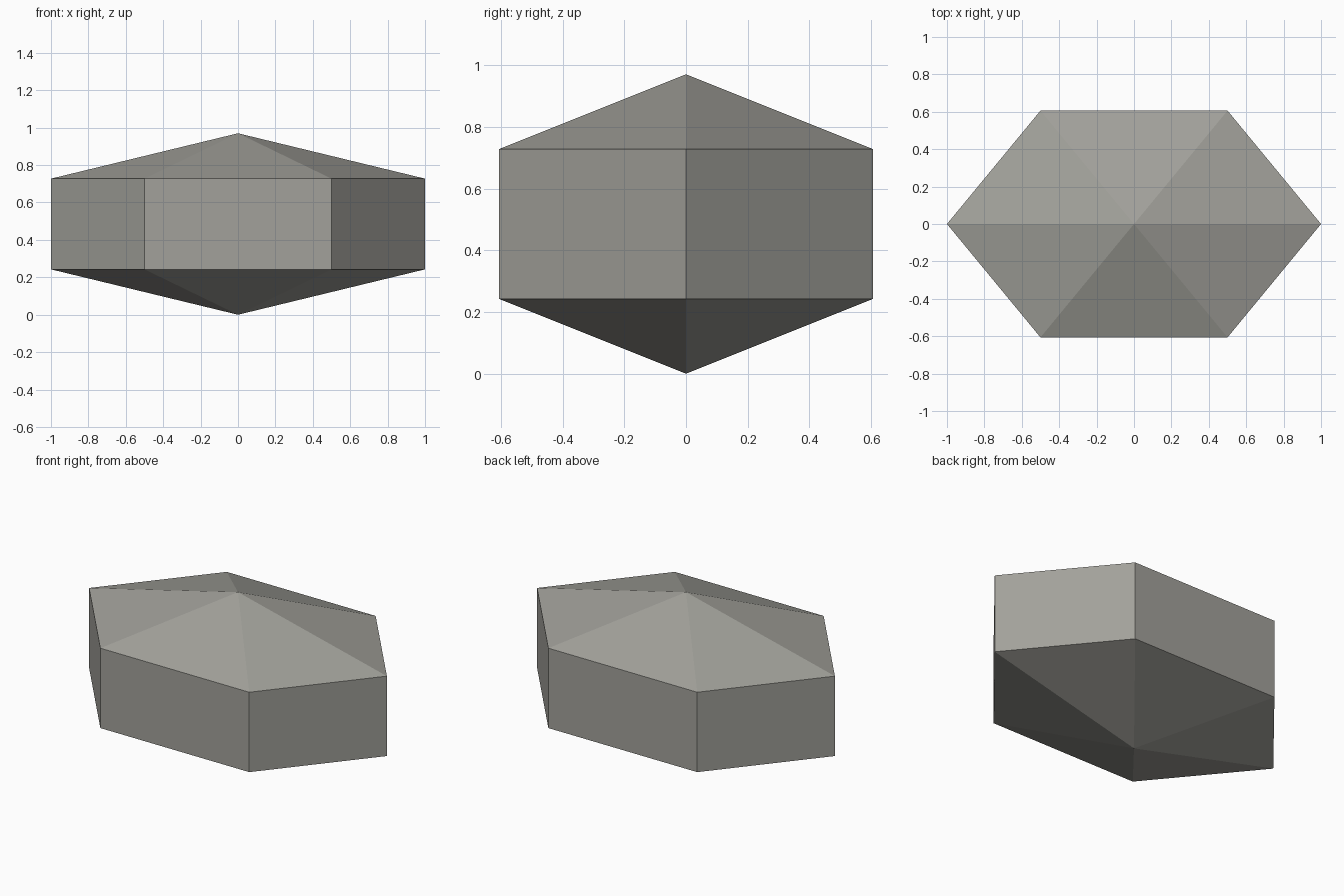
import bpy
import bmesh
from math import cos, sin, tau

cube = bpy.data.objects.get("Cube")
if cube:
    bpy.data.objects.remove(cube, do_unlink=True)

SIDES = 6
WIDTH, DEPTH = 1.0, 0.7      # radii of the stretched hexagon
HEIGHT = 0.97
LOW, HIGH = HEIGHT / 4, HEIGHT * 3 / 4

# Warm grey stone
stone = bpy.data.materials.new("warm_grey_stone")
stone.use_nodes = True
colour = (0.36, 0.355, 0.325, 1)
stone.diffuse_color = colour
bsdf = next(n for n in stone.node_tree.nodes if n.type == "BSDF_PRINCIPLED")
bsdf.inputs["Base Color"].default_value = colour

bm = bmesh.new()


def ring(z):
    angles = [tau * i / SIDES for i in range(SIDES)]
    return [bm.verts.new((WIDTH * cos(a), DEPTH * sin(a), z)) for a in angles]


# Hexagonal band closed by a shallow pyramid above and below
lower, upper = ring(LOW), ring(HIGH)
bottom_tip = bm.verts.new((0, 0, 0))
top_tip = bm.verts.new((0, 0, HEIGHT))
for i in range(SIDES):
    j = (i + 1) % SIDES
    bm.faces.new((lower[i], lower[j], upper[j], upper[i]))
    bm.faces.new((upper[i], upper[j], top_tip))
    bm.faces.new((lower[j], lower[i], bottom_tip))
bmesh.ops.recalc_face_normals(bm, faces=bm.faces)

mesh = bpy.data.meshes.new("faceted_stone")
bm.to_mesh(mesh)
bm.free()
mesh.materials.append(stone)
body = bpy.data.objects.new("faceted_stone", mesh)
bpy.context.collection.objects.link(body)
